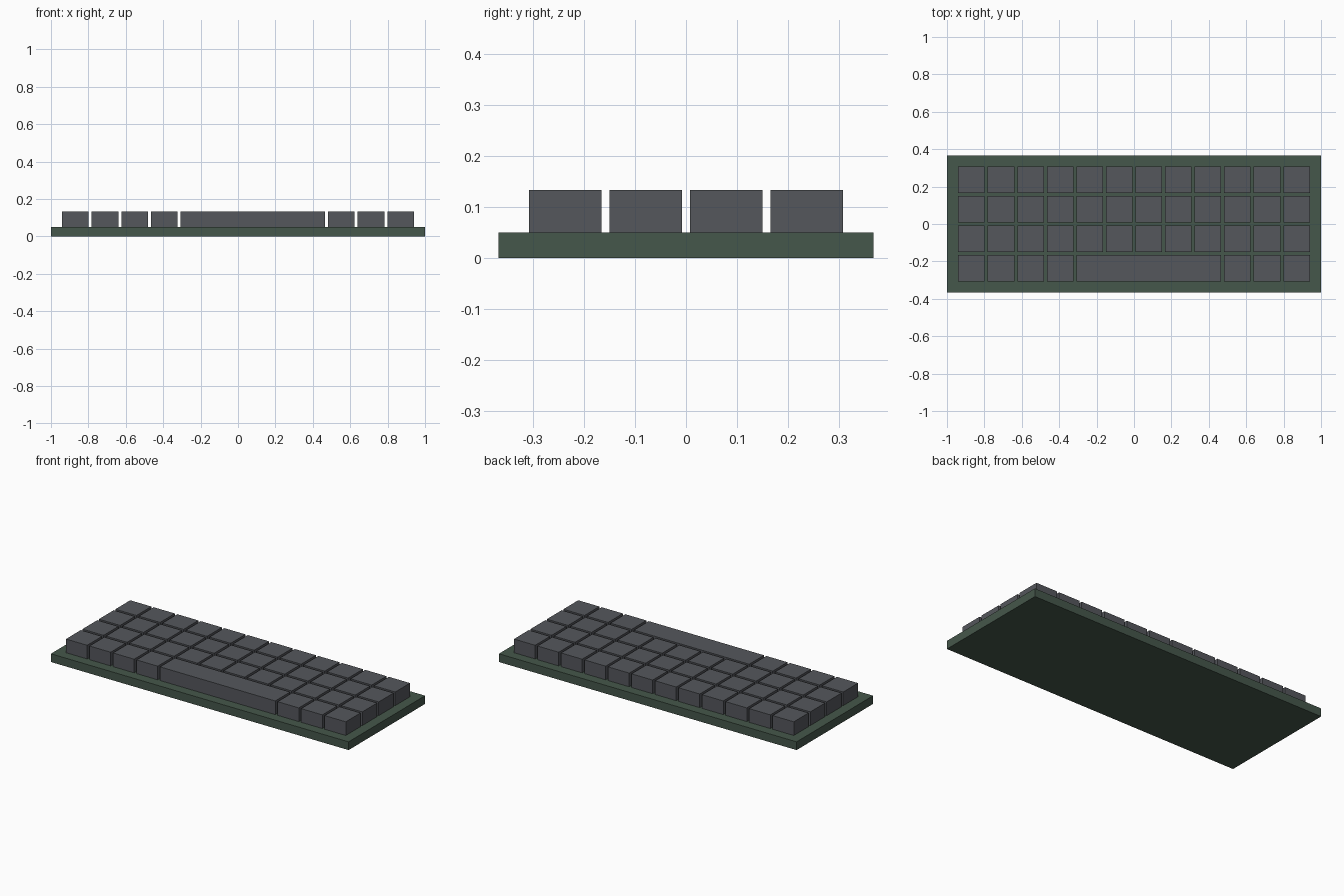
import bpy

if "Cube" in bpy.data.objects:
    bpy.data.objects.remove(bpy.data.objects["Cube"])

PITCH, KEY = 0.158, 0.142
X0, Y0 = -0.94, -0.308          # lower left corner of the key field
BASE_H, TOP = 0.05, 0.133


def material(name, rgb):
    m = bpy.data.materials.new(name)
    m.diffuse_color = (*rgb, 1)
    m.use_nodes = True
    m.node_tree.nodes["Principled BSDF"].inputs["Base Color"].default_value = m.diffuse_color
    return m


def box(name, x0, x1, y0, y1, z0, z1, mat):
    bpy.ops.mesh.primitive_cube_add(size=1, location=((x0 + x1) / 2, (y0 + y1) / 2, (z0 + z1) / 2))
    ob = bpy.context.object
    ob.name = name
    ob.scale = (x1 - x0, y1 - y0, z1 - z0)
    bpy.ops.object.transform_apply(location=False, rotation=False, scale=True)
    ob.data.materials.append(mat)
    return ob


def key(name, col, row, span=1):
    x, y = X0 + col * PITCH, Y0 + row * PITCH
    box(name, x, x + (span - 1) * PITCH + KEY, y, y + KEY, BASE_H, TOP, key_mat)


base_mat = material("base_green", (0.06, 0.095, 0.07))
key_mat = material("key_grey", (0.09, 0.095, 0.107))

# Base plate
box("base_plate", -1, 1, -0.367, 0.367, 0, BASE_H, base_mat)

# Square keys, leaving room for the space bar in the front row
for row in range(4):
    for col in range(12):
        if row == 0 and 4 <= col <= 8:
            continue
        key(f"key_row{row + 1}_{col + 1}", col, row)

# Space bar, five keys wide
key("space_bar", 4, 0, 5)
